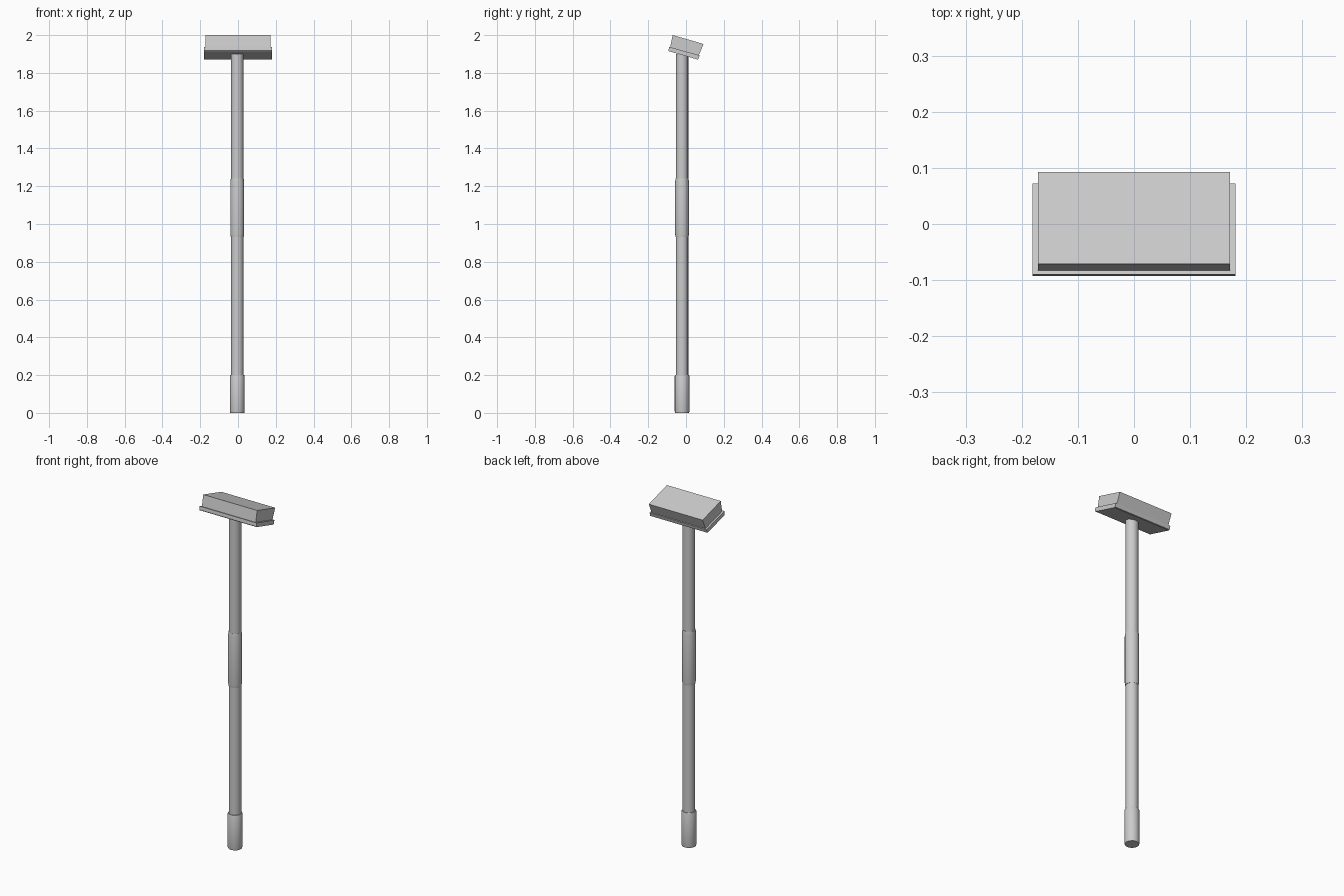
import bpy, bmesh, math

if "Cube" in bpy.data.objects:
    bpy.data.objects.remove(bpy.data.objects["Cube"])

POLE_X, POLE_Y = -0.004, -0.021


def finish(bm, name, angle=40):
    bmesh.ops.recalc_face_normals(bm, faces=bm.faces)
    me = bpy.data.meshes.new(name)
    bm.to_mesh(me)
    bm.free()
    ob = bpy.data.objects.new(name, me)
    bpy.context.collection.objects.link(ob)
    bpy.ops.object.select_all(action='DESELECT')
    ob.select_set(True)
    bpy.context.view_layer.objects.active = ob
    bpy.ops.object.shade_smooth_by_angle(angle=math.radians(angle))
    return ob


def lathe(name, profile, sides=16):
    """Closed turned part from (radius, z) points around the pole axis."""
    bm = bmesh.new()
    rings = []
    for r, z in profile:
        rings.append([bm.verts.new((POLE_X + r * math.cos(2 * math.pi * i / sides),
                                    POLE_Y + r * math.sin(2 * math.pi * i / sides), z))
                      for i in range(sides)])
    for a, b in zip(rings, rings[1:]):
        for i in range(sides):
            j = (i + 1) % sides
            bm.faces.new((a[i], a[j], b[j], b[i]))
    bm.faces.new(rings[0])
    bm.faces.new(rings[-1])
    return finish(bm, name)


def slab(name, profile, half):
    """Prism from a (y, z) side profile, extruded across x."""
    bm = bmesh.new()
    face = bm.faces.new([bm.verts.new((-half, y, z)) for y, z in profile])
    out = bmesh.ops.extrude_face_region(bm, geom=[face])
    for v in out['geom']:
        if isinstance(v, bmesh.types.BMVert):
            v.co.x = half
    return finish(bm, name, 30)


# Pole, with the thicker middle grip and the end cap
lathe("pole", [(0.033, 0.15), (0.033, 1.90)])
lathe("middle_grip", [(0.034, 0.93), (0.037, 0.95), (0.037, 1.22), (0.034, 1.24)])
lathe("end_cap", [(0.037, 0.0), (0.039, 0.008), (0.039, 0.195), (0.037, 0.2)])

# Tilted head: backing plate and bristle block
slab("head_plate", [(-0.090, 1.938), (-0.0925, 1.918), (-0.089, 1.914),
                    (0.061, 1.871), (0.066, 1.873), (0.072, 1.893)], 0.181)
slab("bristle_block", [(-0.071, 2.0), (-0.084, 1.932), (0.066, 1.889), (0.093, 1.953)], 0.171)
